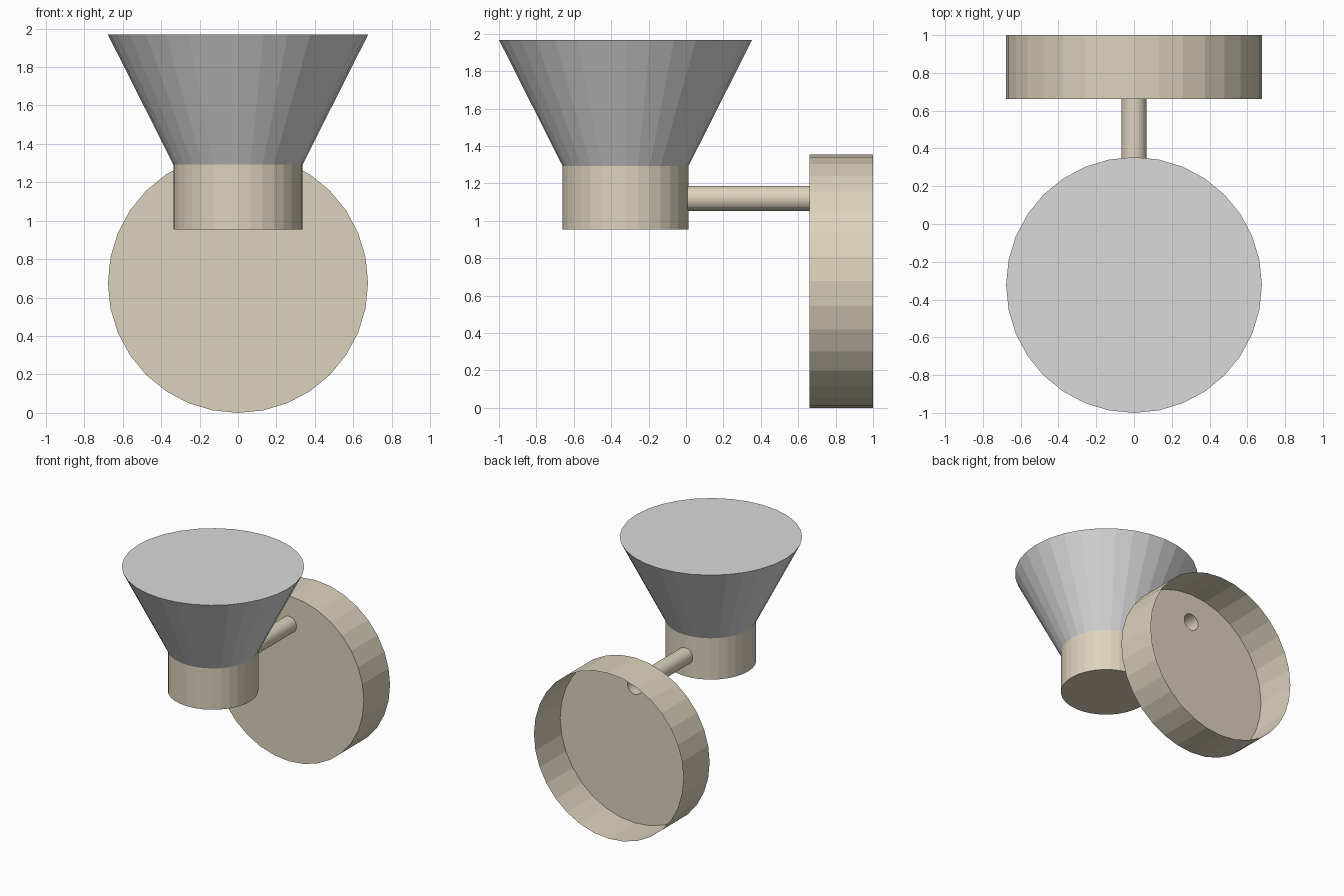
import bpy, bmesh
from math import pi
from mathutils import Matrix, Vector

cube = bpy.data.objects.get("Cube")
if cube:
    bpy.data.objects.remove(cube, do_unlink=True)

SIDES = 32
BIG, SMALL, ROD = 0.677, 0.336, 0.067   # radii
LAMP_Y, ROD_Z, PLATE_Y = -0.323, 1.12, 0.661


def material(name, rgb):
    m = bpy.data.materials.new(name)
    m.use_nodes = True
    m.diffuse_color = (*rgb, 1)
    m.node_tree.nodes["Principled BSDF"].inputs["Base Color"].default_value = (*rgb, 1)
    return m


beige = material("warm beige", (0.72, 0.65, 0.51))
grey = material("light grey", (0.70, 0.70, 0.70))


def add_object(name, bm, mat):
    mesh = bpy.data.meshes.new(name)
    bm.to_mesh(mesh)
    bm.free()
    mesh.materials.append(mat)
    obj = bpy.data.objects.new(name, mesh)
    bpy.context.collection.objects.link(obj)
    return obj


def frustum(name, mat, r1, r2, start, end, caps=True):
    """Straight-sided round part running between two points."""
    a, b = Vector(start), Vector(end)
    turn = Matrix.Rotation(-pi / 2, 4, 'X') if abs(b.y - a.y) > 0.01 else Matrix()
    bm = bmesh.new()
    bmesh.ops.create_cone(bm, cap_ends=caps, segments=SIDES, radius1=r1, radius2=r2,
                          depth=(b - a).length,
                          matrix=Matrix.Translation((a + b) / 2) @ turn)
    return add_object(name, bm, mat)


# Lamp holder and flared shade
frustum("lamp_holder", beige, SMALL, SMALL, (0, LAMP_Y, 0.954), (0, LAMP_Y, 1.292))
frustum("shade", grey, SMALL, BIG, (0, LAMP_Y, 1.292), (0, LAMP_Y, 1.968))

# Hollow arm from the holder to the wall mount
frustum("arm_tube", beige, ROD, ROD, (0, LAMP_Y + SMALL - 0.005, ROD_Z),
        (0, PLATE_Y, ROD_Z), caps=False)

# Wall mount: front disc pierced by the arm, thin rim, open at the back
bm = bmesh.new()
upright = Matrix.Rotation(-pi / 2, 4, 'X')
for radius, z in ((BIG, BIG), (ROD, ROD_Z)):
    bmesh.ops.create_circle(bm, segments=SIDES, radius=radius,
                            matrix=Matrix.Translation((0, PLATE_Y, z)) @ upright)
centre = Vector((0, PLATE_Y, BIG))
rim = [e for e in bm.edges if all((v.co - centre).length > BIG - 0.01 for v in e.verts)]
bmesh.ops.triangle_fill(bm, edges=bm.edges[:], use_beauty=True, normal=(0, -1, 0))
wall = bmesh.ops.extrude_edge_only(bm, edges=rim)["geom"]
bmesh.ops.translate(bm, vec=(0, 1 - PLATE_Y, 0),
                    verts=[g for g in wall if isinstance(g, bmesh.types.BMVert)])
bm.normal_update()
for f in bm.faces:
    out = f.calc_center_median() - centre
    if abs(f.normal.y) > 0.5:
        out = Vector((0, -1, 0))
    if f.normal.dot(out) < 0:
        f.normal_flip()
add_object("wall_mount", bm, beige)
